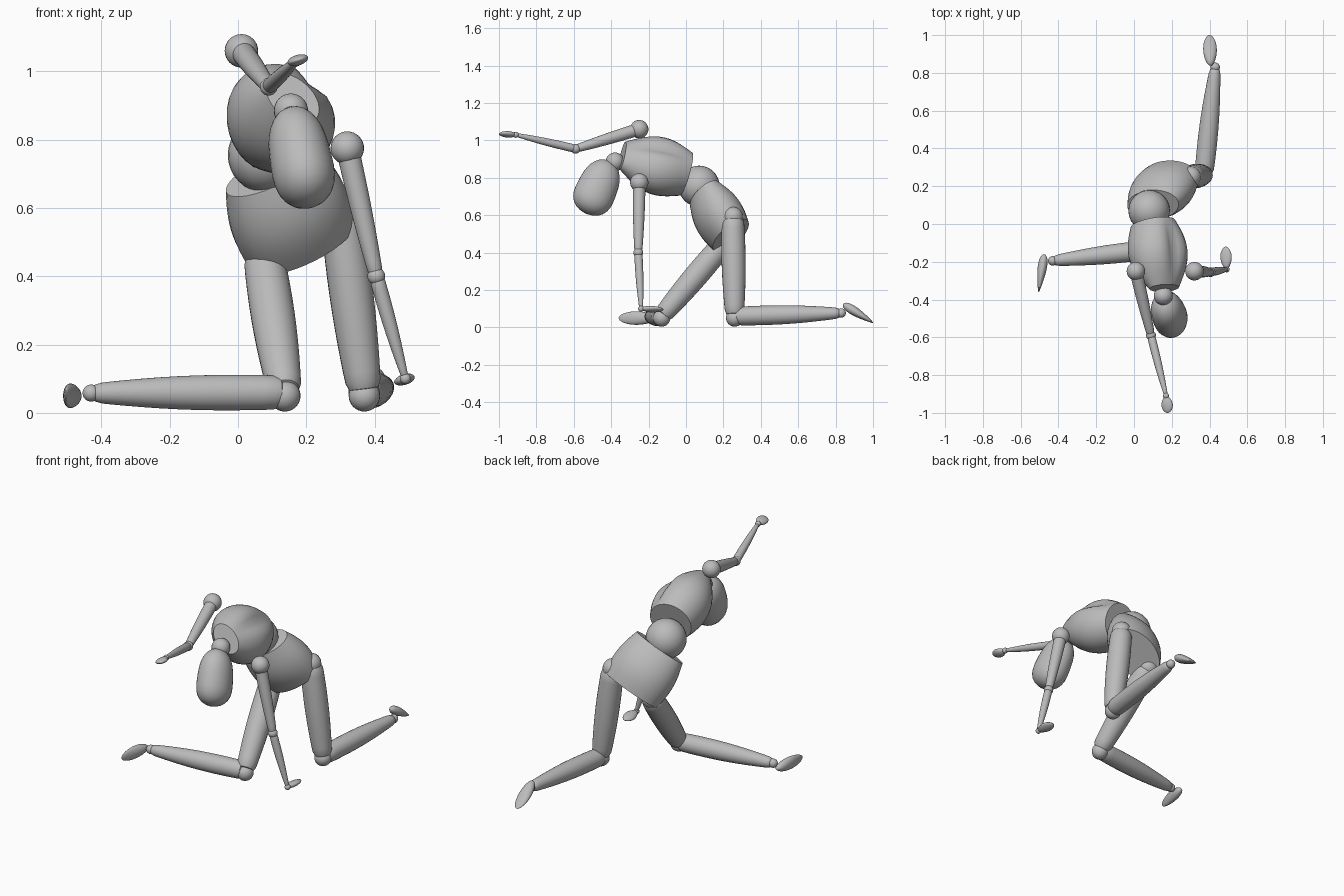
import bpy, bmesh, math
from mathutils import Vector

cube = bpy.data.objects.get("Cube")
if cube:
    bpy.data.objects.remove(cube, do_unlink=True)

# One colour for the whole figure
grey = bpy.data.materials.new("mannequin grey")
grey.use_nodes = True
grey.diffuse_color = (0.5, 0.5, 0.5, 1)
shader = grey.node_tree.nodes["Principled BSDF"]
shader.inputs["Base Color"].default_value = grey.diffuse_color


def finish(name, bm):
    """Turn a bmesh into a smooth shaded object with the grey material."""
    bmesh.ops.recalc_face_normals(bm, faces=bm.faces)
    mesh = bpy.data.meshes.new(name)
    bm.to_mesh(mesh)
    bm.free()
    mesh.materials.append(grey)
    obj = bpy.data.objects.new(name, mesh)
    bpy.context.collection.objects.link(obj)
    bpy.ops.object.select_all(action="DESELECT")
    obj.select_set(True)
    bpy.context.view_layer.objects.active = obj
    bpy.ops.object.shade_smooth_by_angle(angle=math.radians(40))


def ball(name, centre, radius):
    bm = bmesh.new()
    bmesh.ops.create_uvsphere(bm, u_segments=24, v_segments=16, radius=radius)
    bmesh.ops.translate(bm, verts=bm.verts, vec=Vector(centre))
    finish(name, bm)


def swell(t, size, roundness):
    """Half size along a part: taper plus bulge, with ends rounded off."""
    start, end, bulge = size
    value = start + (end - start) * t + bulge * math.sin(math.pi * t)
    if roundness:
        value *= math.sqrt(1 - abs(2 * t - 1) ** roundness)
    return value


def loft(name, a, b, side, width, depth, roundness=0, groove=0, sides=32, steps=16):
    """Elliptical body from a to b; groove is a dent along its back."""
    a, b, side = Vector(a), Vector(b), Vector(side)
    up = (b - a).normalized()
    side = (side - up * side.dot(up)).normalized()
    front = side.cross(up)
    bm = bmesh.new()
    loops = []
    for step in range(steps):
        t = (1 - math.cos(math.pi * (step + 0.5) / steps)) / 2
        half_width = swell(t, width, roundness)
        half_depth = swell(t, depth, roundness)
        dent = groove * math.sin(math.pi * t)
        loop = []
        for i in range(sides):
            angle = math.tau * i / sides
            x, y = math.cos(angle), math.sin(angle)
            if y < 0:
                y *= 1 - dent * math.exp(-(4 * x) ** 2)
            point = a.lerp(b, t) + side * x * half_width + front * y * half_depth
            loop.append(bm.verts.new(point))
        loops.append(loop)
    for low, high in zip(loops, loops[1:]):
        for i in range(sides):
            bm.faces.new((low[i - 1], low[i], high[i], high[i - 1]))
    bm.faces.new(loops[0])
    bm.faces.new(loops[-1])
    finish(name, bm)


def limb(name, a, b, radius):
    loft(name, a, b, side=(0.3, 0.5, 0.2), width=radius, depth=radius,
         roundness=30, sides=24)


# Torso: flat-ended pelvis, round waist and grooved chest
loft("pelvis", (0.1, 0.1, 0.71), (0.19, 0.24, 0.49), side=(-0.87, -0.12, -0.48),
     width=(0.15, 0.17, 0.02), depth=(0.09, 0.11, 0.03))
ball("waist_joint", (0.08, 0.07, 0.755), radius=0.11)
loft("chest", (0.1, 0, 0.82), (0.16, -0.34, 0.92), side=(0.73, 0, -0.69),
     width=(0.12, 0.09, 0.06), depth=(0.12, 0.06, 0.055), groove=0.22)

# Neck and egg-shaped head
ball("neck_joint", (0.155, -0.38, 0.885), radius=0.05)
loft("head", (0.155, -0.41, 0.89), (0.21, -0.535, 0.61), side=(-1, 0, 0),
     width=(0.08, 0.1, 0), depth=(0.095, 0.12, 0), roundness=3)

# Arms: the left hangs to the ground, the right reaches forward
arms = {
    "left": ((0.32, -0.25, 0.775), (0.405, -0.255, 0.4), (0.49, -0.24, 0.1)),
    "right": ((0.01, -0.25, 1.06), (0.09, -0.59, 0.955), (0.17, -0.91, 1.03)),
}
hand_ends = {"left": (0.485, -0.12, 0.095), "right": (0.18, -1, 1.035)}
for label, (shoulder, elbow, wrist) in arms.items():
    ball(label + "_shoulder_joint", shoulder, radius=0.049)
    limb(label + "_upper_arm", shoulder, elbow, radius=(0.034, 0.021, 0.003))
    ball(label + "_elbow_joint", elbow, radius=0.026)
    limb(label + "_forearm", elbow, wrist, radius=(0.022, 0.01, 0.004))
    ball(label + "_wrist_joint", wrist, radius=0.016)
    loft(label + "_hand", wrist, hand_ends[label], side=(1, 0, 0.3),
         width=(0.022, 0.03, 0.005), depth=(0.018, 0.013, 0), roundness=2)

# Legs: both knees on the ground, shins lying flat
legs = {
    "left": ((0.3, 0.25, 0.59), (0.37, 0.26, 0.05), (0.43, 0.83, 0.077)),
    "right": ((0.075, 0.21, 0.46), (0.137, -0.13, 0.05), (-0.43, -0.195, 0.058)),
}
for label, (hip, knee, ankle) in legs.items():
    ball(label + "_hip_joint", hip, radius=0.055)
    joint = Vector(knee) + Vector((0, 0, 0.01))
    limb(label + "_thigh", hip, joint, radius=(0.06, 0.05, 0.009))
    ball(label + "_knee_joint", knee, radius=0.046)
    limb(label + "_shin", joint, ankle, radius=(0.05, 0.028, 0.011))
    ball(label + "_ankle_joint", ankle, radius=0.025)

# Feet: thick at the heel and thin at the toe
feet = {
    "left": ((0.405, 0.84, 0.125), (0.4, 1, 0.025), (-1, 0, 0)),
    "right": ((-0.475, -0.16, 0.05), (-0.505, -0.36, 0.05), (0, 0, 1)),
}
for label, (heel, toe, side) in feet.items():
    loft(label + "_foot", heel, toe, side, width=(0.032, 0.036, 0.002),
         depth=(0.034, 0.01, 0), roundness=2)
